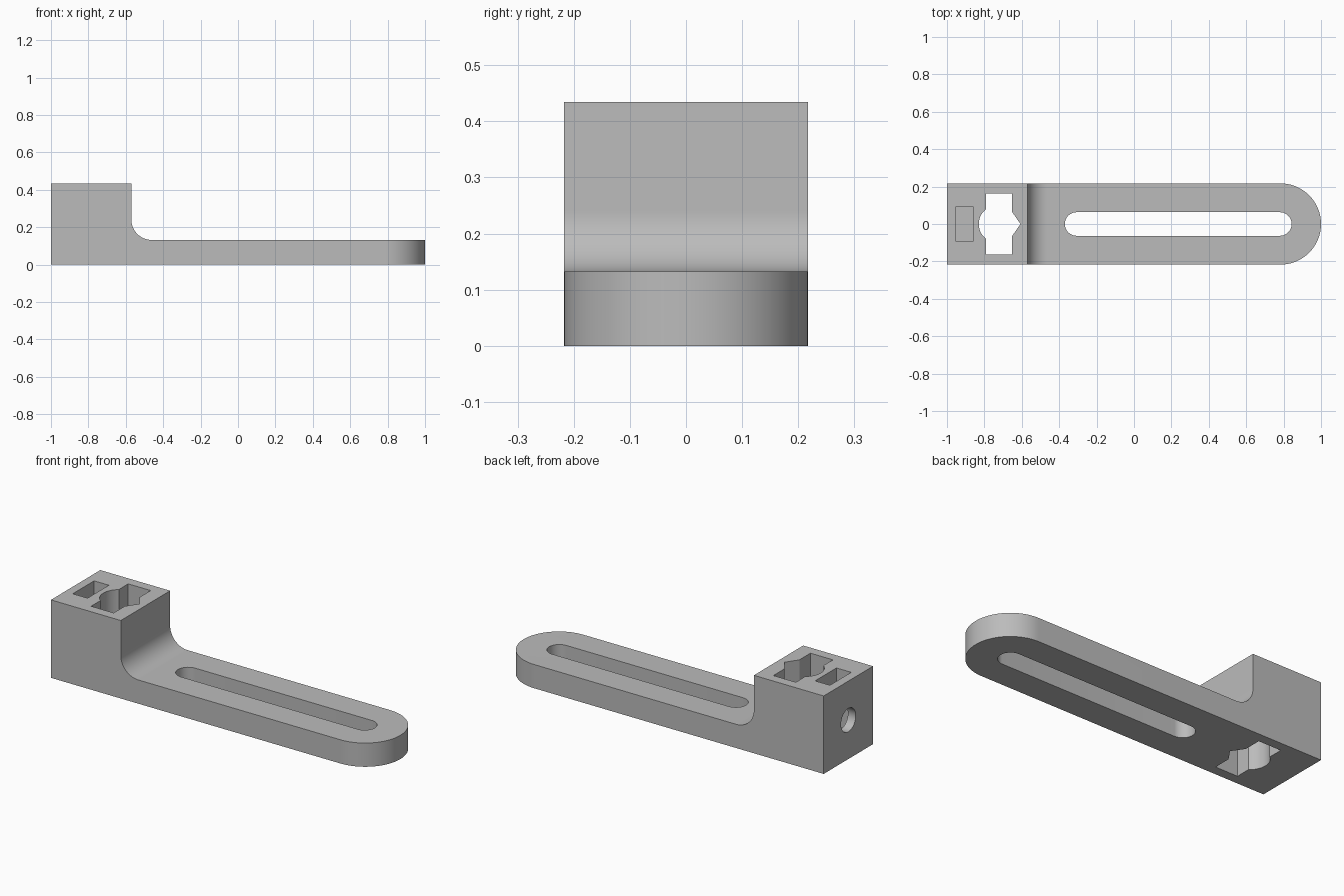
import bpy, bmesh, math
from math import pi
from mathutils import Matrix

if "Cube" in bpy.data.objects:
    bpy.data.objects.remove(bpy.data.objects["Cube"])

HALF = 0.217      # half width of the bracket
TOP = 0.434       # height of the clamp block
ARM = 0.132       # thickness of the slotted arm

grey = bpy.data.materials.new("plain grey")
grey.use_nodes = True
colour = (0.5, 0.5, 0.5, 1)
grey.diffuse_color = colour
grey.node_tree.nodes["Principled BSDF"].inputs["Base Color"].default_value = colour


def arc(cx, cy, r, start, end, steps=24):
    return [(cx + r * math.cos(start + (end - start) * i / steps),
             cy + r * math.sin(start + (end - start) * i / steps))
            for i in range(steps + 1)]


def prism(name, outline, low, high, turn=Matrix()):
    """Extrude a flat outline from low to high along z, then turn it."""
    bm = bmesh.new()
    base = bm.faces.new([bm.verts.new((x, y, low)) for x, y in outline])
    cap = bmesh.ops.extrude_face_region(bm, geom=[base])["geom"]
    bmesh.ops.translate(bm, vec=(0, 0, high - low),
                        verts=[v for v in cap if isinstance(v, bmesh.types.BMVert)])
    bmesh.ops.transform(bm, matrix=turn, verts=bm.verts)
    bmesh.ops.recalc_face_normals(bm, faces=bm.faces)
    mesh = bpy.data.meshes.new(name)
    bm.to_mesh(mesh)
    bm.free()
    mesh.materials.append(grey)
    obj = bpy.data.objects.new(name, mesh)
    bpy.context.collection.objects.link(obj)
    return obj


def combine(target, cutter, operation):
    """Apply a boolean and throw the cutter away."""
    mod = target.modifiers.new(cutter.name, "BOOLEAN")
    mod.operation, mod.solver, mod.object = operation, "EXACT", cutter
    bpy.context.view_layer.objects.active = target
    bpy.ops.object.modifier_apply(modifier=mod.name)
    bpy.data.objects.remove(cutter)


# Side profile: tall block, fillet, flat arm
fillet = 0.108
wall = -0.57
side = [(-1, 0), (1.1, 0), (1.1, ARM)]
side += arc(wall + fillet, ARM + fillet, fillet, 1.5 * pi, pi)
side += [(wall, TOP), (-1, TOP)]
bracket = prism("bracket", side, -0.3, 0.3, Matrix.Rotation(pi / 2, 4, "X"))

# Plan outline with the rounded arm end
plan = [(-1.1, -HALF)] + arc(1 - HALF, 0, HALF, -pi / 2, pi / 2, 48) + [(-1.1, HALF)]
combine(bracket, prism("plan_outline", plan, -0.1, 0.6), "INTERSECT")

# Long adjustment slot
r = 0.063
slot = arc(0.843 - r, 0, r, -pi / 2, pi / 2) + arc(-0.37 + r, 0, r, pi / 2, 1.5 * pi)
combine(bracket, prism("adjustment_slot", slot, -0.1, 0.6), "DIFFERENCE")

# Keyed through hole: rectangle, round bulge at one side, point at the other
left, right, reach = -0.791, -0.652, 0.163
spread = math.acos(0.6)
keyed = [(left, -reach), (right, -reach), (right, -0.065), (-0.607, 0),
         (right, 0.065), (right, reach), (left, reach)]
keyed += arc(-0.73, 0, 0.1, pi - spread, pi + spread)
combine(bracket, prism("keyed_hole", keyed, -0.1, 0.6), "DIFFERENCE")

# Nut pocket, open at the top only
pocket = [(-0.952, -0.094), (-0.861, -0.094), (-0.861, 0.094), (-0.952, 0.094)]
combine(bracket, prism("nut_pocket", pocket, 0.11, 0.6), "DIFFERENCE")

# Screw hole from the end face through the pocket into the keyed hole
turn = Matrix.Translation((0, 0, TOP / 2)) @ Matrix.Rotation(pi / 2, 4, "Y")
screw = arc(0, 0, 0.065, 0, 2 * pi, 40)[:-1]
combine(bracket, prism("screw_hole", screw, -1.1, -0.75, turn), "DIFFERENCE")

# Smooth curved walls, keep edges sharp
bpy.ops.object.select_all(action="DESELECT")
bracket.select_set(True)
bpy.context.view_layer.objects.active = bracket
bpy.ops.object.shade_smooth_by_angle(angle=math.radians(30))
